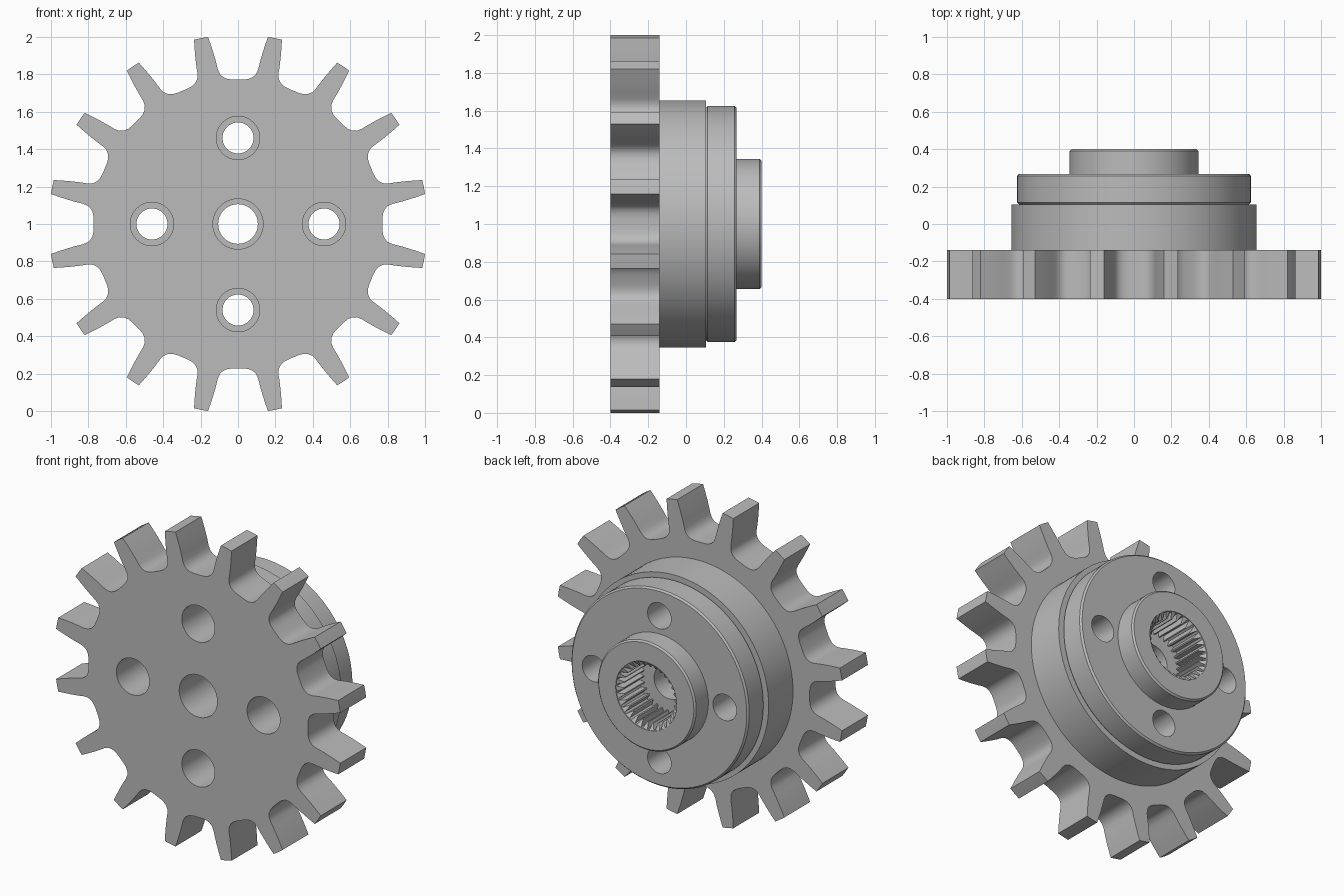
import bpy, bmesh, math

if "Cube" in bpy.data.objects:
    bpy.data.objects.remove(bpy.data.objects["Cube"])

TAU = 2 * math.pi
steel = bpy.data.materials.new("steel_grey")
steel.diffuse_color = (0.5, 0.5, 0.5, 1)
steel.use_nodes = True
steel.node_tree.nodes["Principled BSDF"].inputs["Base Color"].default_value = steel.diffuse_color


def circle(r, n):
    return [(r * math.sin(TAU * i / n), r * math.cos(TAU * i / n)) for i in range(n)]


def loft(name, rings, cx=0, cz=1):
    """Capped solid along y from (y, outline) rings with equal point counts."""
    bm = bmesh.new()
    loops = [[bm.verts.new((cx + x, y, cz + z)) for x, z in pts] for y, pts in rings]
    n = len(loops[0])
    for a, b in zip(loops, loops[1:]):
        for i in range(n):
            j = (i + 1) % n
            bm.faces.new((a[i], a[j], b[j], b[i]))
    bm.faces.new(loops[0])
    bm.faces.new(loops[-1])
    bmesh.ops.recalc_face_normals(bm, faces=bm.faces)
    me = bpy.data.meshes.new(name)
    bm.to_mesh(me)
    bm.free()
    me.materials.append(steel)
    ob = bpy.data.objects.new(name, me)
    bpy.context.collection.objects.link(ob)
    return ob


def turned(name, profile, n, cx=0, cz=1):
    return loft(name, [(y, circle(r, n)) for r, y in profile], cx, cz)


def combine(body, other, operation):
    """Apply a boolean and discard the helper."""
    mod = body.modifiers.new(operation, 'BOOLEAN')
    mod.operation, mod.solver, mod.object = operation, 'EXACT', other
    bpy.context.view_layer.objects.active = body
    bpy.ops.object.modifier_apply(modifier=mod.name)
    bpy.data.objects.remove(other, do_unlink=True)


# Toothed rim: one valley between two teeth, repeated 16 times
TEETH = 16
flank = [(0.03, 0.772), (0.055, 0.775), (0.078, 0.784), (0.097, 0.802), (0.108, 0.828),
         (0.117, 0.865), (0.13, 0.91), (0.145, 0.957), (0.16, 1.0)]
valley = [(-x, z) for x, z in reversed(flank)] + flank
valley.append((1.013 * math.sin(math.pi / TEETH), 1.013 * math.cos(math.pi / TEETH)))
outline = []
for k in range(TEETH):
    c, s = math.cos(TAU * k / TEETH), math.sin(TAU * k / TEETH)
    outline += [(x * c + z * s, z * c - x * s) for x, z in valley]
gear = loft("gear_wheel", [(-0.4, outline), (-0.14, outline)])

# Stepped hub with flange and boss
hub = turned("hub", [(0.655, -0.25), (0.655, 0.105), (0.615, 0.105), (0.625, 0.115),
                     (0.625, 0.257), (0.615, 0.268), (0.345, 0.268), (0.345, 0.39),
                     (0.335, 0.4)], 96)
combine(gear, hub, 'UNION')

# Four counterbored bolt holes
for k in range(4):
    a = TAU * k / 4
    hole = turned("bolt_hole", [(0.116, -0.45), (0.116, 0.0), (0.083, 0.0), (0.083, 0.45)],
                  40, 0.46 * math.sin(a), 1 + 0.46 * math.cos(a))
    combine(gear, hole, 'DIFFERENCE')

# Central bore, wider at the front
combine(gear, turned("bore", [(0.134, -0.45), (0.134, 0.0), (0.106, 0.0), (0.106, 0.25)], 48),
        'DIFFERENCE')

# Splined socket with a lead-in chamfer at the back
SPLINES = 30
spline = []
for k in range(SPLINES):
    for f, r in ((0.1, 0.212), (0.4, 0.212), (0.65, 0.178), (0.85, 0.178)):
        a = TAU * (k + f) / SPLINES
        spline.append((r * math.sin(a), r * math.cos(a)))
combine(gear, loft("socket", [(0.17, spline), (0.45, spline)]), 'DIFFERENCE')
combine(gear, turned("lead_in", [(0.17, 0.365), (0.215, 0.395), (0.215, 0.45)], 60), 'DIFFERENCE')

# Smooth curved walls, keep hard edges
gear.select_set(True)
bpy.context.view_layer.objects.active = gear
bpy.ops.object.shade_smooth_by_angle(angle=math.radians(30))
